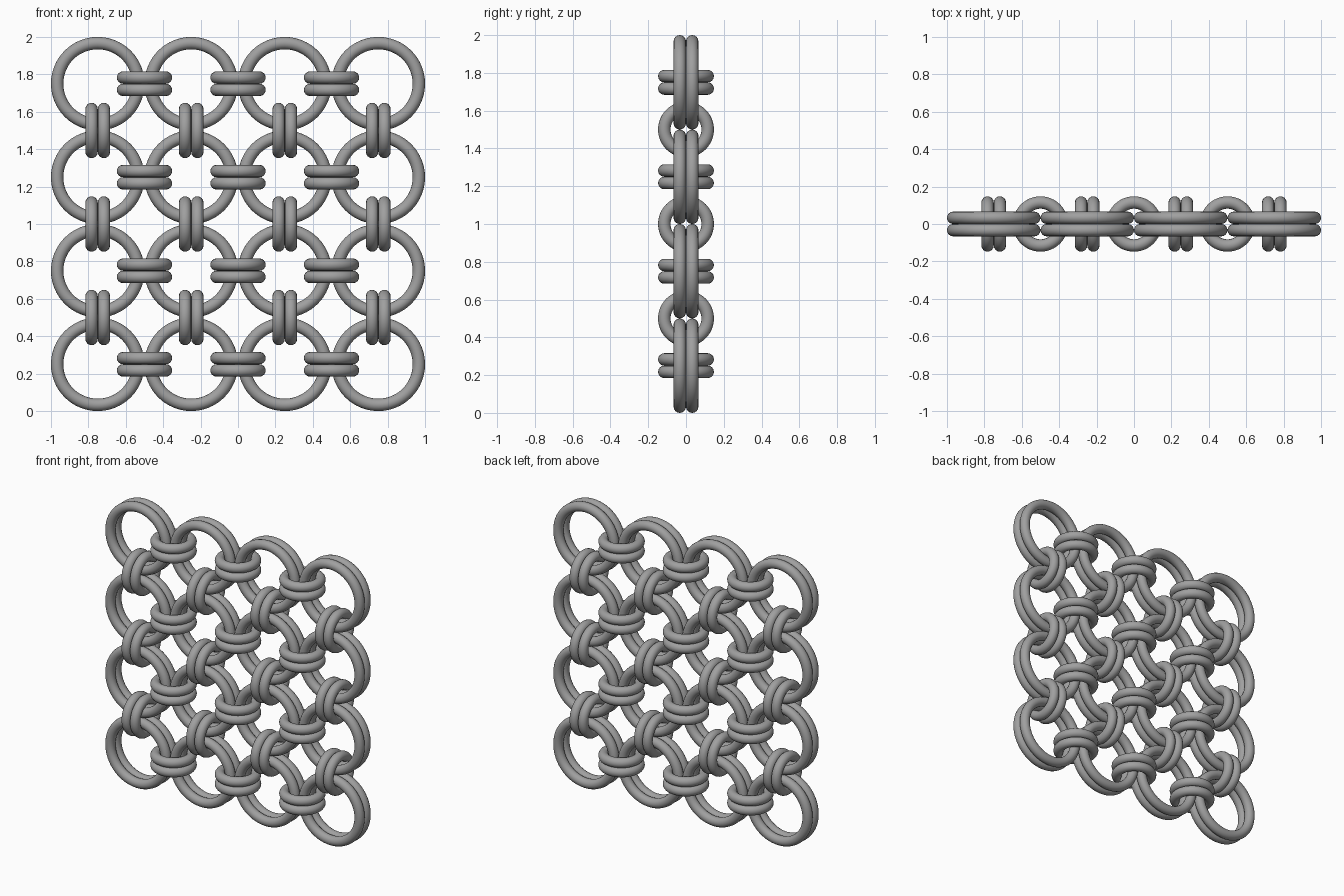
import bpy
from math import pi

if "Cube" in bpy.data.objects:
    bpy.data.objects.remove(bpy.data.objects["Cube"])

WIRE = 0.033      # wire radius
PITCH = 0.5       # spacing of the big rings
N = 4             # big rings per side

steel = bpy.data.materials.new("dark_steel")
steel.diffuse_color = (0.35, 0.35, 0.35, 1)
steel.use_nodes = True
steel.node_tree.nodes["Principled BSDF"].inputs["Base Color"].default_value = steel.diffuse_color


def ring_mesh(name, major, seg):
    bpy.ops.mesh.primitive_torus_add(major_radius=major, minor_radius=WIRE,
                                     major_segments=seg, minor_segments=16)
    ob = bpy.context.object
    bpy.ops.object.shade_smooth()
    me = ob.data
    me.name = name
    me.materials.append(steel)
    bpy.data.objects.remove(ob)
    return me


def ring_pair(name, mesh, centre, axis):
    # two touching rings, side by side along the given axis
    rot = {'x': (0, pi / 2, 0), 'y': (pi / 2, 0, 0), 'z': (0, 0, 0)}[axis]
    for side in (-1, 1):
        loc = list(centre)
        loc['xyz'.index(axis)] += side * WIRE
        ob = bpy.data.objects.new(name, mesh)
        ob.location = loc
        ob.rotation_euler = rot
        bpy.context.collection.objects.link(ob)


big = ring_mesh("big_ring", 0.25 - WIRE, 64)
small = ring_mesh("small_ring", 0.148 - WIRE, 48)

for i in range(N):
    for j in range(N):
        x = (i - (N - 1) / 2) * PITCH
        z = (j + 0.5) * PITCH
        ring_pair("big_ring", big, (x, 0, z), 'y')
        # connector to the neighbour on the right
        if i < N - 1:
            ring_pair("side_link", small, (x + PITCH / 2, 0, z), 'z')
        # connector to the neighbour above
        if j < N - 1:
            ring_pair("upright_link", small, (x, 0, z + PITCH / 2), 'x')
